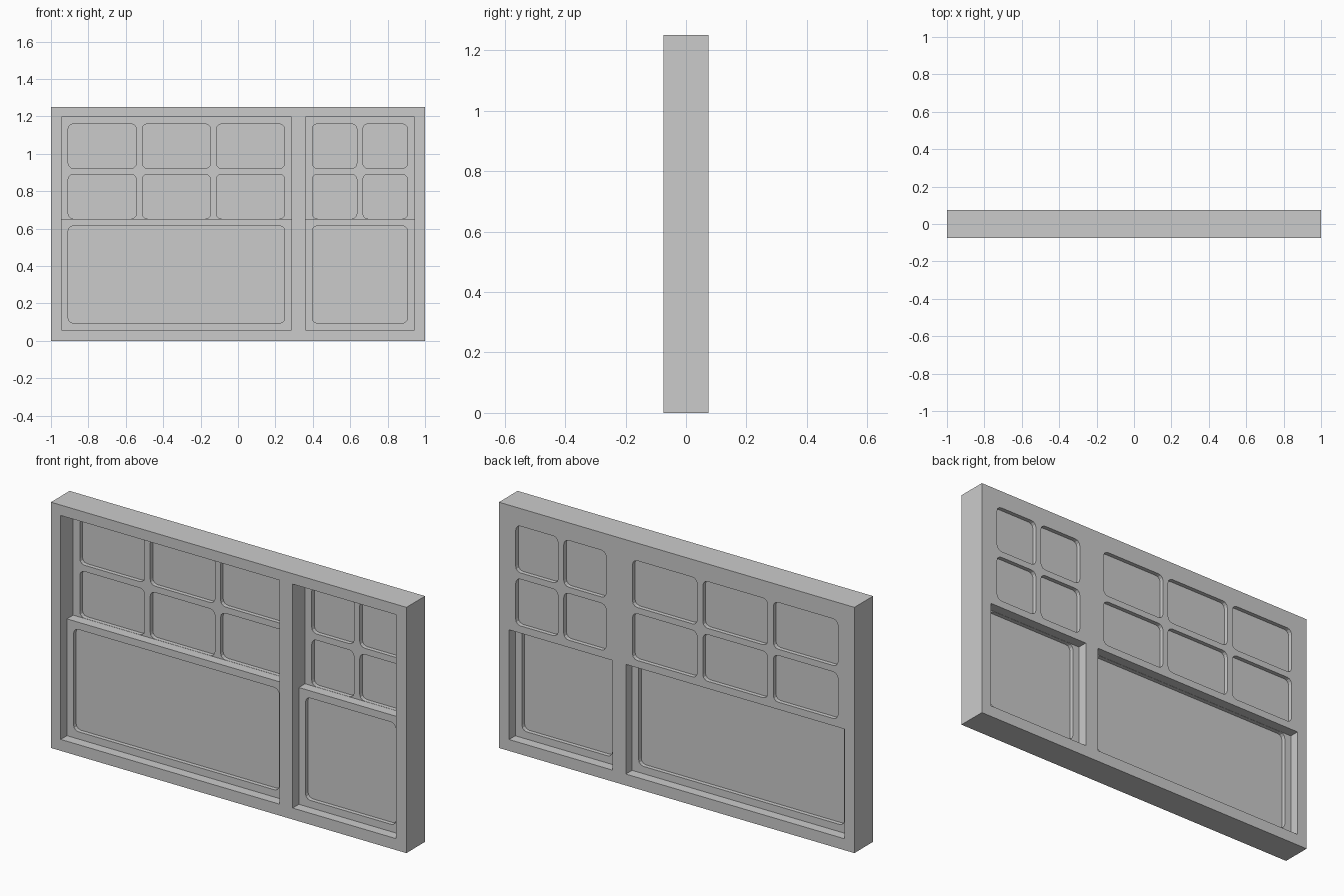
import bpy, bmesh
from math import sin, cos, pi
from mathutils import Matrix

if "Cube" in bpy.data.objects:
    bpy.data.objects.remove(bpy.data.objects["Cube"])


def outline(x0, z0, x1, z1, r=0.0, seg=3):
    """Rectangle outline, with rounded corners when r > 0."""
    if r == 0:
        return [(x0, z0), (x1, z0), (x1, z1), (x0, z1)]
    centres = [(x1 - r, z1 - r), (x0 + r, z1 - r), (x0 + r, z0 + r), (x1 - r, z0 + r)]
    return [(cx + r * cos((q + i / seg) * pi / 2), cz + r * sin((q + i / seg) * pi / 2))
            for q, (cx, cz) in enumerate(centres) for i in range(seg + 1)]


def panel(name, loops, y0, y1):
    """Flat panel in the xz plane: first loop is the outside, the rest are holes."""
    curve = bpy.data.curves.new(name, 'CURVE')
    curve.dimensions = '2D'
    curve.fill_mode = 'BOTH'
    curve.extrude = (y1 - y0) / 2
    for pts in loops:
        s = curve.splines.new('POLY')
        s.points.add(len(pts) - 1)
        for p, (x, z) in zip(s.points, pts):
            p.co = (x, z, 0, 1)
        s.use_cyclic_u = True
    tmp = bpy.data.objects.new(name + "_outline", curve)
    bpy.context.collection.objects.link(tmp)
    dg = bpy.context.evaluated_depsgraph_get()
    mesh = bpy.data.meshes.new_from_object(tmp.evaluated_get(dg))
    bpy.data.objects.remove(tmp)
    bm = bmesh.new()
    bm.from_mesh(mesh)
    bmesh.ops.remove_doubles(bm, verts=bm.verts, dist=1e-5)
    bmesh.ops.transform(bm, matrix=Matrix.Translation((0, (y0 + y1) / 2, 0))
                        @ Matrix.Rotation(pi / 2, 4, 'X'), verts=bm.verts)
    bmesh.ops.recalc_face_normals(bm, faces=bm.faces)
    for f in bm.faces:
        f.smooth = False
    bm.to_mesh(mesh)
    bm.free()
    mesh.name = name
    obj = bpy.data.objects.new(name, mesh)
    bpy.context.collection.objects.link(obj)
    return obj


def sash(name, x0, z0, x1, z1, y0, y1, cols, rows):
    """Sash with a grid of rounded openings and one glass sheet in the middle."""
    rail, bar = 0.037, 0.032
    w = (x1 - x0 - 2 * rail - (cols - 1) * bar) / cols
    h = (z1 - z0 - 2 * rail - (rows - 1) * bar) / rows
    holes = []
    for c in range(cols):
        for r in range(rows):
            px, pz = x0 + rail + c * (w + bar), z0 + rail + r * (h + bar)
            holes.append(outline(px, pz, px + w, pz + h, 0.027))
    panel(name, [outline(x0, z0, x1, z1)] + holes, y0, y1)
    ym, inset = (y0 + y1) / 2, rail / 2
    panel(name + "_glass", [outline(x0 + inset, z0 + inset, x1 - inset, z1 - inset)],
          ym - 0.004, ym + 0.004)


# Outer frame with two openings
D, BOTTOM, TOP = 0.075, 0.058, 1.197
bays = [("left", -0.945, 0.286, 3), ("right", 0.36, 0.943, 2)]
panel("window_frame", [outline(-1, 0, 1, 1.25)]
      + [outline(a, BOTTOM, b, TOP) for _, a, b, _ in bays], -D, D)

# Lower sash sits mid-depth, divided upper sash sits flush with the back
for side, a, b, cols in bays:
    sash(side + "_lower_sash", a, BOTTOM, b, 0.652, -0.025, 0.025, 1, 1)
    sash(side + "_upper_sash", a, 0.616, b, TOP, 0.025, D, cols, 2)
